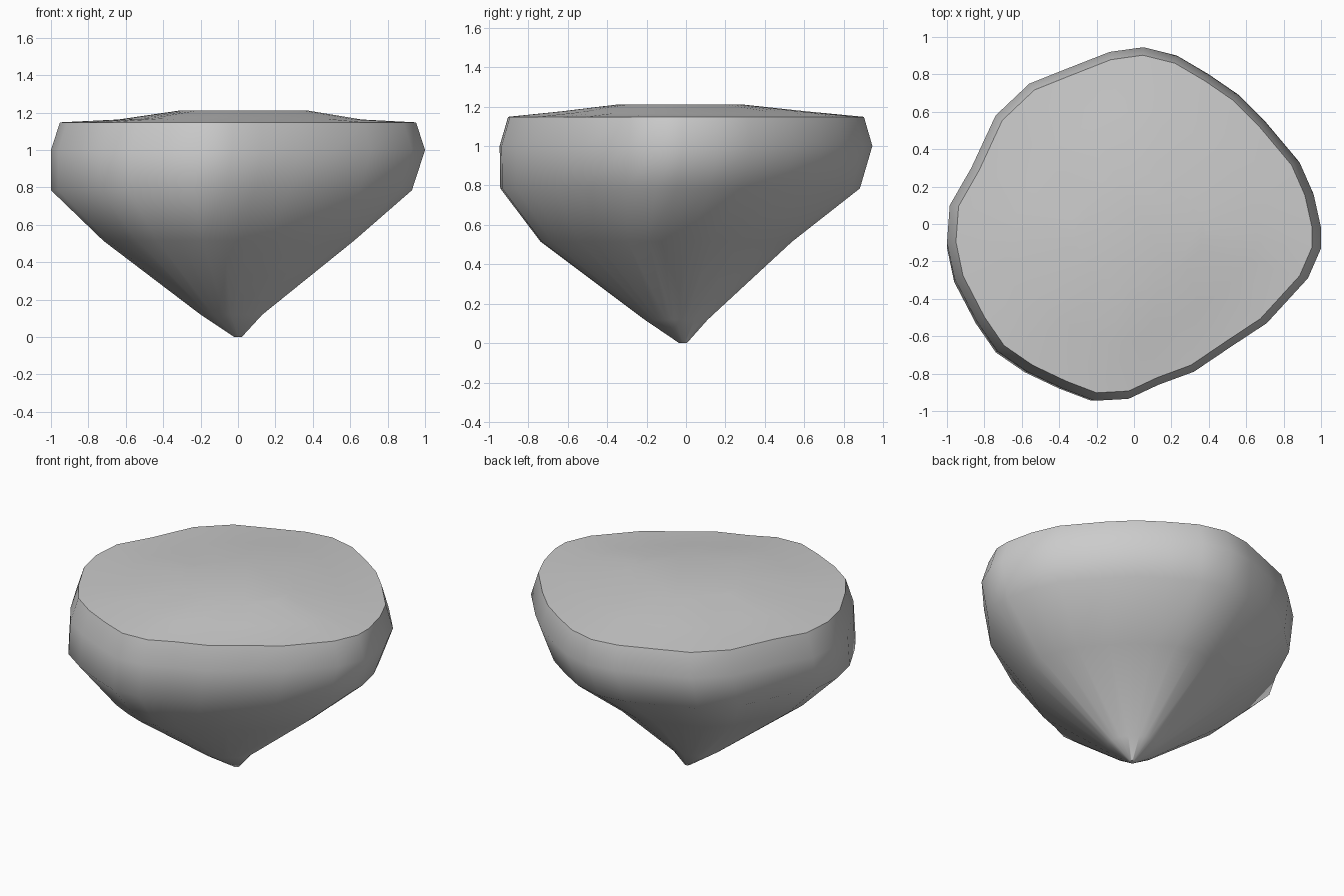
import bpy, bmesh, math

# Irregular outline of the stone at its widest level
outline = [(1.0, -0.02), (0.96, 0.16), (0.885, 0.33), (0.70, 0.55), (0.56, 0.69),
           (0.40, 0.80), (0.23, 0.90), (0.05, 0.945), (-0.13, 0.92), (-0.36, 0.83),
           (-0.56, 0.75), (-0.74, 0.58), (-0.87, 0.30), (-0.985, 0.10), (-1.0, -0.10),
           (-0.96, -0.29), (-0.84, -0.52), (-0.73, -0.68), (-0.57, -0.79),
           (-0.38, -0.88), (-0.21, -0.945), (-0.03, -0.935), (0.13, -0.86),
           (0.32, -0.79), (0.52, -0.655), (0.71, -0.53), (0.93, -0.29), (1.0, -0.13)]

# Levels from tip to crown: z, x scale, y scale, x shift, y shift
levels = [(0.0, 0.02, 0.02, 0.0, -0.015),
          (0.12, 0.165, 0.17, -0.035, -0.05),
          (0.515, 0.67, 0.675, -0.05, -0.1),
          (0.785, 0.965, 0.965, -0.035, -0.03),
          (1.0, 1.0, 1.0, 0.0, 0.0),
          (1.148, 0.952, 0.955, 0.0, 0.0),
          (1.163, 0.65, 0.66, 0.01, -0.01),
          (1.21, 0.35, 0.34, 0.03, -0.03)]

bm = bmesh.new()
rings = []
for i, (z, sx, sy, dx, dy) in enumerate(levels):
    ring = []
    for x, y in outline:
        # the crown is slightly fuller towards front and back
        lift = 0.014 * y * y if i == 6 else 0
        ring.append(bm.verts.new((x * sx + dx, y * sy + dy, z + lift)))
    rings.append(ring)

# Skin between the levels, then close tip and crown
n = len(outline)
for a, b in zip(rings, rings[1:]):
    for k in range(n):
        bm.faces.new((a[k], a[(k + 1) % n], b[(k + 1) % n], b[k]))
bm.faces.new(rings[0][::-1])
bm.faces.new(rings[-1])
bmesh.ops.recalc_face_normals(bm, faces=bm.faces)

mesh = bpy.data.meshes.new("tapered_stone")
bm.to_mesh(mesh)
bm.free()
stone = bpy.data.objects.new("tapered_stone", mesh)
bpy.context.collection.objects.link(stone)

# Smooth sides with a crisp rim
bpy.context.view_layer.objects.active = stone
stone.select_set(True)
bpy.ops.object.shade_smooth_by_angle(angle=math.radians(55))
